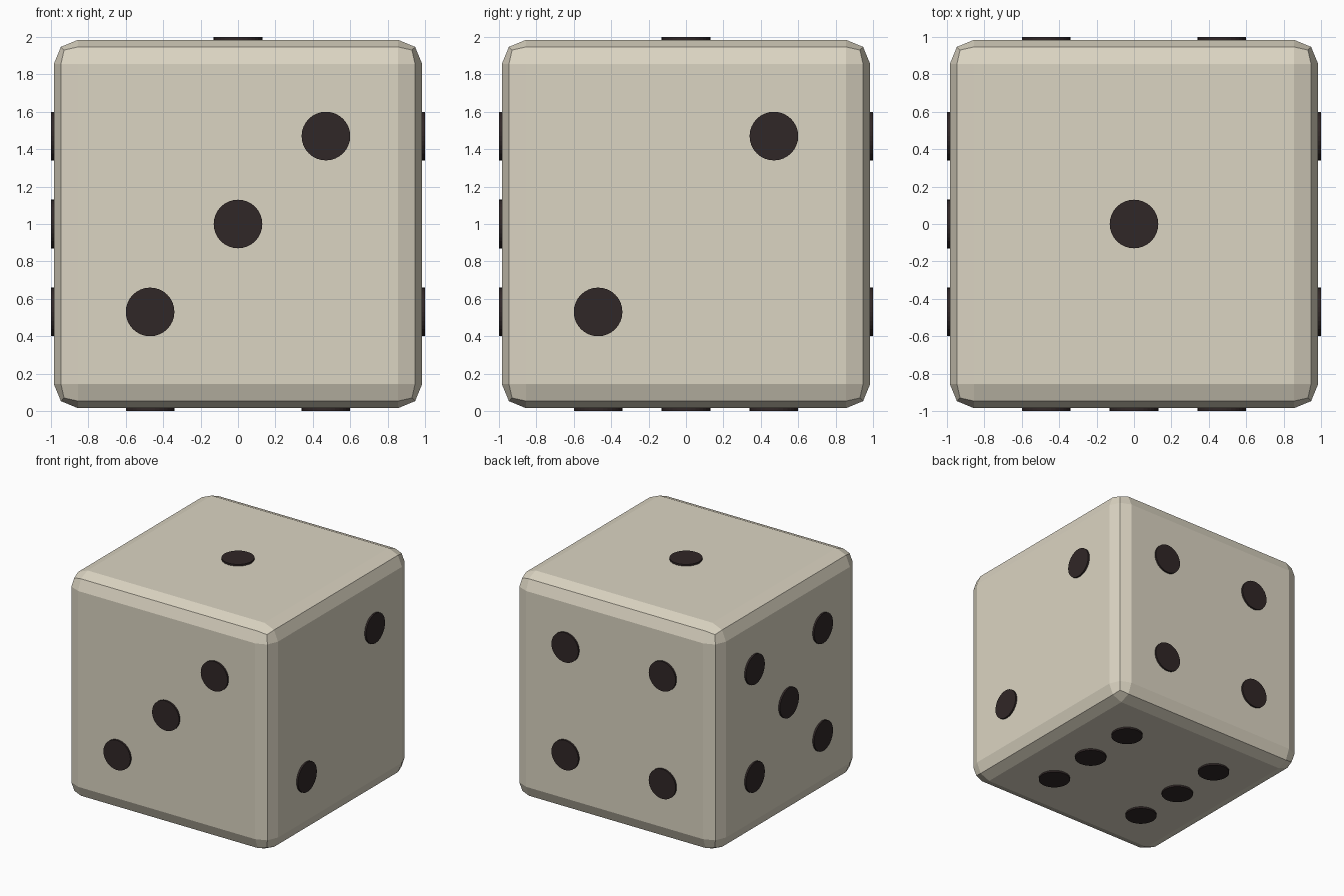
import bpy
from mathutils import Vector

if "Cube" in bpy.data.objects:
    bpy.data.objects.remove(bpy.data.objects["Cube"])

HALF = 0.985      # body half size
S = 0.47          # pip spacing
PIP_R, PIP_DEPTH = 0.13, 0.03
CENTRE = Vector((0, 0, 1))


def material(name, rgb):
    m = bpy.data.materials.new(name)
    m.diffuse_color = (*rgb, 1)
    m.use_nodes = True
    m.node_tree.nodes["Principled BSDF"].inputs["Base Color"].default_value = m.diffuse_color
    return m


ivory = material("ivory", (0.71, 0.66, 0.54))
dark = material("dark", (0.03, 0.02, 0.02))

# Body: cube with two-step rounded edges
bpy.ops.mesh.primitive_cube_add(size=2 * HALF, location=CENTRE)
body = bpy.context.object
body.name = "die_body"
body.data.materials.append(ivory)
bevel = body.modifiers.new("rounded_edges", 'BEVEL')
bevel.width = 0.13
bevel.segments = 2

# Pip layouts in units of S on each face's own (u, v) axes
diagonal = [(-1, -1), (1, 1)]
corners = [(u, v) for u in (-1, 1) for v in (-1, 1)]
X, Y, Z = Vector((1, 0, 0)), Vector((0, 1, 0)), Vector((0, 0, 1))
faces = {
    "top": (Z, X, Y, [(0, 0)]),
    "right": (X, Y, Z, diagonal),
    "front": (-Y, X, Z, diagonal + [(0, 0)]),
    "back": (Y, X, Z, corners),
    "left": (-X, Y, Z, corners + [(0, 0)]),
    "bottom": (-Z, X, Y, corners + [(-1, 0), (1, 0)]),
}

# Pips: thin discs standing just proud of each face
for face, (normal, u_axis, v_axis, layout) in faces.items():
    for i, (u, v) in enumerate(layout, 1):
        bpy.ops.mesh.primitive_cylinder_add(
            vertices=32, radius=PIP_R, depth=PIP_DEPTH,
            location=CENTRE + normal * HALF + (u_axis * u + v_axis * v) * S,
            rotation=normal.to_track_quat('Z', 'Y').to_euler())
        pip = bpy.context.object
        pip.name = f"pip_{face}_{i}"
        pip.data.materials.append(dark)
